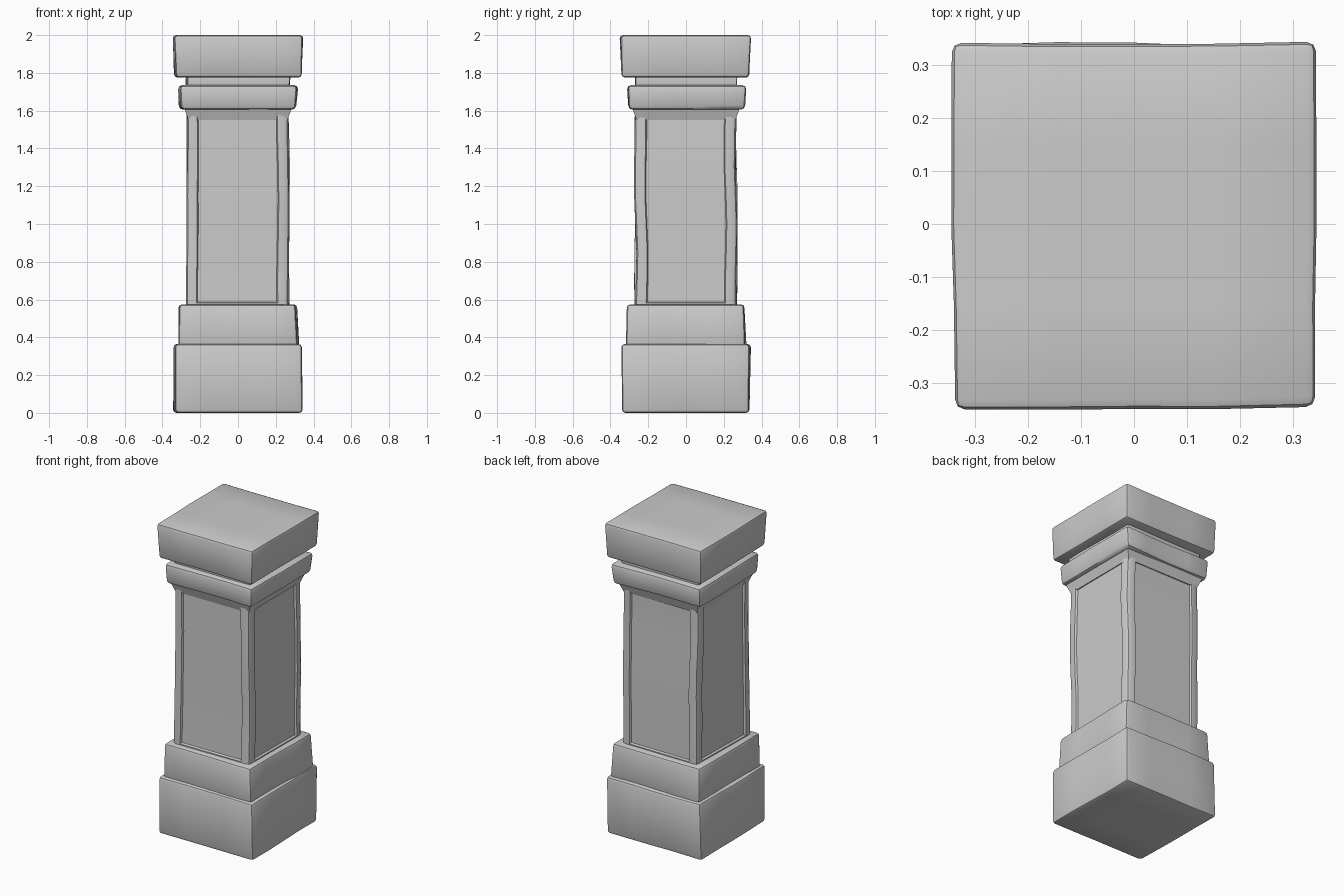
import bpy, bmesh, math
from mathutils import Vector, noise

if "Cube" in bpy.data.objects:
    bpy.data.objects.remove(bpy.data.objects["Cube"], do_unlink=True)

# Single stone colour
stone = bpy.data.materials.new("grey stone")
stone.use_nodes = True
GREY = (0.6, 0.6, 0.6, 1)
stone.diffuse_color = GREY
stone.node_tree.nodes["Principled BSDF"].inputs["Base Color"].default_value = GREY


def box(half_bottom, half_top, z0, z1, shift=(0, 0)):
    """Four-sided block that may taper, as a bmesh."""
    bm = bmesh.new()
    bmesh.ops.create_cube(bm, size=2)
    for v in bm.verts:
        top = v.co.z > 0
        half = half_top if top else half_bottom
        v.co = (v.co.x * half + shift[0], v.co.y * half + shift[1], z1 if top else z0)
    return bm


def round_edges(bm, width, upright_only=False):
    edges = [e for e in bm.edges if not upright_only
             or abs(e.verts[0].co.z - e.verts[1].co.z) > 0.1]
    bmesh.ops.bevel(bm, geom=edges, offset=width, segments=2, profile=0.5, affect='EDGES')


def slice_mesh(bm, axis, places):
    """Adds loops, so that the stone can waver."""
    normal = Vector([i == axis for i in range(3)])
    for p in places:
        geom = bm.verts[:] + bm.edges[:] + bm.faces[:]
        bmesh.ops.bisect_plane(bm, geom=geom, plane_co=normal * p, plane_no=normal)


def weather(bm, amount, seed):
    """Pushes the sides in and out a little, like hand-cut stone."""
    for v in bm.verts:
        n = noise.noise_vector(v.co * 2.6 + Vector((seed * 7.3, seed * 3.1, seed)))
        v.co.x += n.x * amount
        v.co.y += n.y * amount


def finish(name, bm):
    bmesh.ops.recalc_face_normals(bm, faces=bm.faces[:])
    mesh = bpy.data.meshes.new(name)
    bm.to_mesh(mesh)
    bm.free()
    mesh.materials.append(stone)
    obj = bpy.data.objects.new(name, mesh)
    bpy.context.collection.objects.link(obj)
    bpy.ops.object.select_all(action='DESELECT')
    obj.select_set(True)
    bpy.context.view_layer.objects.active = obj
    bpy.ops.object.shade_smooth_by_angle(angle=math.radians(40))


# Square blocks: name, half width below and above, z range, edge rounding
blocks = [
    ("plinth", 0.335, 0.34, 0.0, 0.365, 0.018),
    ("base_step", 0.315, 0.31, 0.33, 0.575, 0.018),
    ("collar", 0.305, 0.315, 1.605, 1.735, 0.022),
    ("neck", 0.27, 0.27, 1.70, 1.80, 0.006),
    ("cap", 0.335, 0.342, 1.775, 2.0, 0.018),
]
for seed, (name, low, high, z0, z1, width) in enumerate(blocks):
    bm = box(low, high, z0, z1)
    round_edges(bm, width)
    for axis in (0, 1):
        slice_mesh(bm, axis, (-0.15, 0, 0.15))
    weather(bm, 0.014, seed + 1)
    finish(name, bm)

# Shaft with a shallow sunken panel on each side
bm = box(0.27, 0.27, 0.55, 1.63)
round_edges(bm, 0.025, upright_only=True)
sides = [f for f in bm.faces if abs(f.normal.z) < 0.1 and f.calc_area() > 0.2]
bmesh.ops.inset_individual(bm, faces=sides, thickness=0.045, depth=0)
bmesh.ops.inset_individual(bm, faces=sides, thickness=0.008, depth=-0.012)
slice_mesh(bm, 2, (0.7, 0.85, 1.0, 1.15, 1.3, 1.45))
weather(bm, 0.012, 9)
finish("shaft", bm)

# Flared lip where the shaft meets the collar
bm = box(0.262, 0.287, 1.55, 1.62)
round_edges(bm, 0.02, upright_only=True)
finish("shaft_lip", bm)
